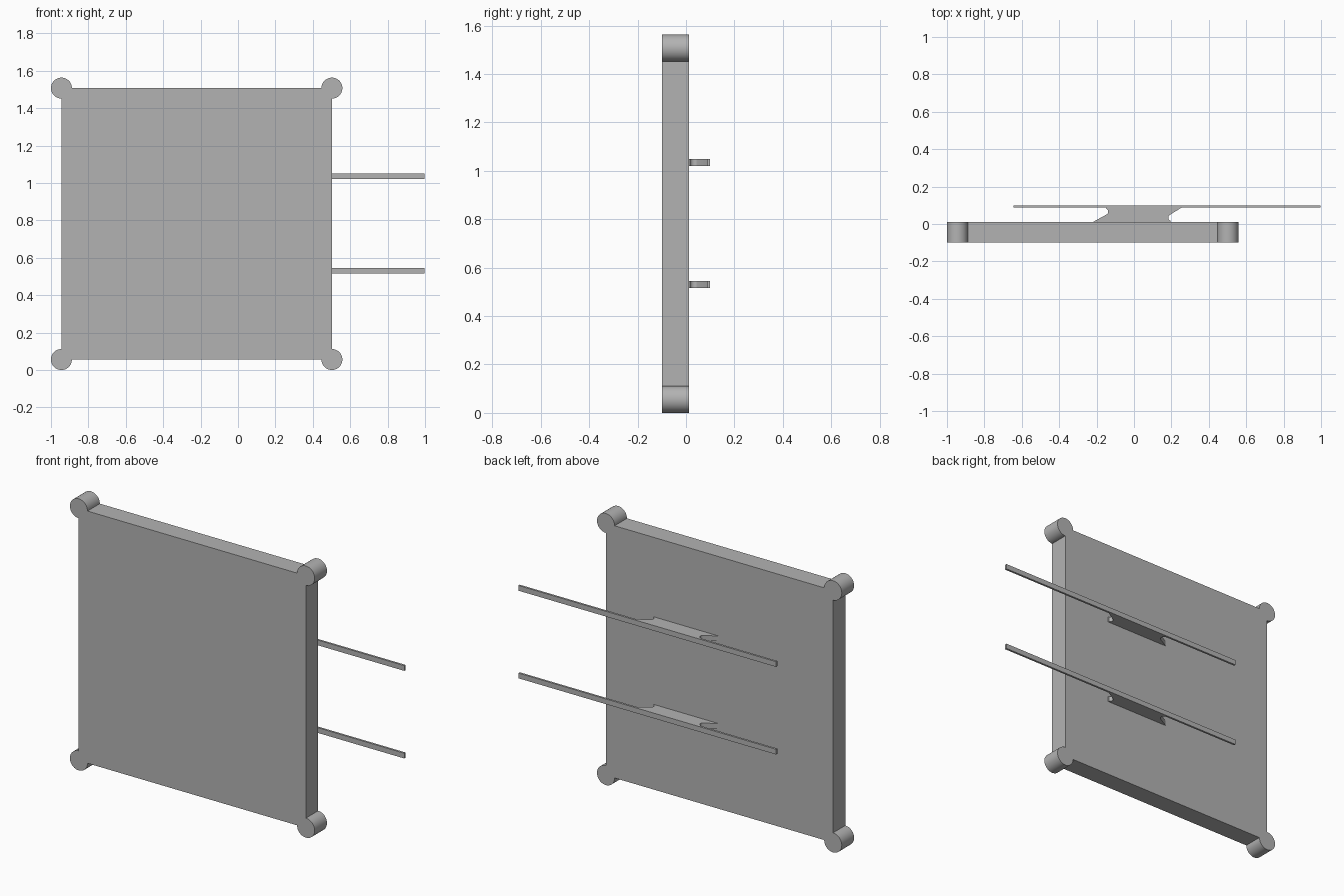
import bpy, bmesh, math

if "Cube" in bpy.data.objects:
    bpy.data.objects.remove(bpy.data.objects["Cube"])

grey = bpy.data.materials.new("plain grey")
grey.diffuse_color = (0.45, 0.45, 0.45, 1)
grey.use_nodes = True
grey.node_tree.nodes["Principled BSDF"].inputs["Base Color"].default_value = grey.diffuse_color

X0, X1, Z0, Z1 = -0.944, 0.502, 0.056, 1.507   # panel outline
Y0, Y1 = -0.1, 0.012                           # panel front and back
R = 0.056                                      # corner post radius


def extrude(name, outline, to3d, vec, smooth=False):
    """Solid made by extruding a 2D outline along vec."""
    bm = bmesh.new()
    face = bm.faces.new([bm.verts.new(to3d(a, b)) for a, b in outline])
    res = bmesh.ops.extrude_face_region(bm, geom=[face])
    bmesh.ops.translate(bm, vec=vec, verts=[g for g in res["geom"] if isinstance(g, bmesh.types.BMVert)])
    bmesh.ops.recalc_face_normals(bm, faces=bm.faces)
    mesh = bpy.data.meshes.new(name)
    bm.to_mesh(mesh)
    bm.free()
    mesh.materials.append(grey)
    obj = bpy.data.objects.new(name, mesh)
    bpy.context.collection.objects.link(obj)
    if smooth:
        bpy.ops.object.select_all(action="DESELECT")
        obj.select_set(True)
        bpy.context.view_layer.objects.active = obj
        bpy.ops.object.shade_smooth_by_angle(angle=math.radians(30))
    return obj


def arc(cx, cy, r, start, end, n):
    """Points on an arc, angles in degrees."""
    angles = [math.radians(start + (end - start) * i / n) for i in range(n + 1)]
    return [(cx + r * math.cos(a), cy + r * math.sin(a)) for a in angles]


# Panel with a round post at each corner, as one outline
half = math.degrees(math.asin(0))
outline = []
for cx, cz, start in ((X1, Z1, -90), (X0, Z1, 0), (X0, Z0, 90), (X1, Z0, 180)):
    outline += arc(cx, cz, R, start, start + 270, 36)
extrude("panel_with_corner_posts", outline, lambda x, z: (x, Y0, z), (0, Y1 - Y0, 0), True)

# Two arms behind the panel, each held by a bracket with undercut ends
ROD_Y0, ROD_Y1, H = 0.088, 0.1, 0.03
rod = [(-0.643, ROD_Y0), (0.997, ROD_Y0), (0.997, ROD_Y1), (-0.643, ROD_Y1)]
bracket = [(-0.217, Y1)]
bracket += arc(-0.156, 0.066, 0.018, -50, 70, 8)      # left rounded notch
bracket += [(-0.150, ROD_Y0), (0.255, ROD_Y0)]
bracket += arc(0.201, 0.034, 0.018, 130, 250, 8)      # right rounded notch
bracket += [(0.195, Y1)]
for label, z in (("lower", 0.516), ("upper", 1.02)):
    place = lambda x, y: (x, y, z)
    extrude(label + "_arm", rod, place, (0, 0, H))
    extrude(label + "_bracket", bracket, place, (0, 0, H), True)
